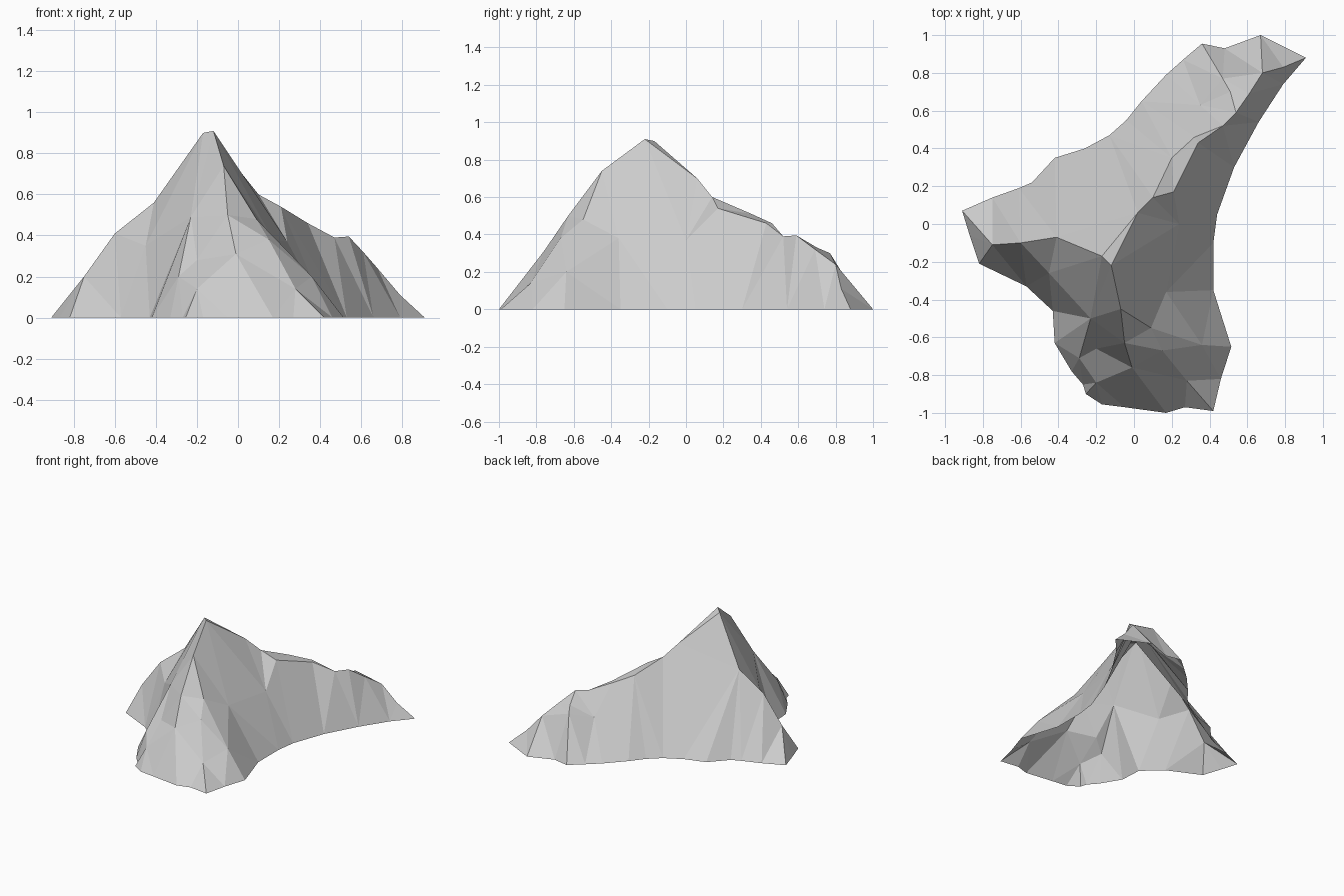
import bpy
import bmesh
from mathutils import Vector
from mathutils.geometry import delaunay_2d_cdt

cube = bpy.data.objects.get("Cube")
if cube:
    bpy.data.objects.remove(cube, do_unlink=True)

UNIT = 0.01  # coordinates below are in hundredths

# Foot of the mountain, walked clockwise, split into its sides
foot_north = [(-91, 7), (-75, 14), (-61, 19), (-54, 22), (-42, 35), (-26, 40),
              (-13, 47), (-4, 55), (4, 65), (17, 79), (26, 87), (36, 95.5)]
foot_tail = [(48, 93), (67, 100), (91, 88), (79, 74), (66, 54)]
foot_east = [(53, 30), (44, 5), (42, -10), (42, -35), (51.5, -65), (46, -82)]
foot_south = [(42, -99), (27, -97), (17, -100), (-5, -97), (-17, -95.5), (-25.5, -90)]
foot_west = [(-27, -85), (-33, -78), (-42, -63), (-43, -46), (-57, -33), (-82, -21), (-87, -6)]

# Crest lines, each running down from a high point
peak = (-12, -22, 91)
shoulder = (-17, -17, 90)
saddle = (10, 14, 60)
knob = (54, 59, 39.5)
tail_top = (68, 80, 24)
west_bend = (-41, -7, 56)
south_step = (-20, -66, 28)

spine = [shoulder, peak, (2, 6, 70), saddle, (21, 17, 54), (34, 43, 46),
         (47, 52, 39), knob, (61, 69, 32), tail_top, (79, 83, 11), (91, 88, 0)]
west_ridge = [shoulder, west_bend, (-60, -10, 41), (-75, -11, 20), (-91, 7, 0)]
west_rib = [west_bend, (-45, -26, 35), (-57, -33, 0)]
west_corner = [(-75, -11, 20), (-82, -21, 0)]
south_ridge = [peak, (-7, -45, 74), (-5, -63, 50), (-1, -76, 31), (-5, -97, 0)]
south_rib = [(-7, -45, 74), (9, -55, 48), (15, -67, 38), (28, -83, 14), (42, -99, 0)]
east_ridge = [peak, (17, -36, 38), (36, -64, 20), (51.5, -65, 0)]
east_hollow = [(2, 6, 70), (24, 0, 37), (42, -10, 0)]
gully_rib = [peak, (-23, -50, 49), south_step, (-29, -71, 20), (-42, -63, 0)]
toe_rib = [south_step, (-20, -84, 14), (-25.5, -90, 0)]
north_spur = [saddle, (20, 35, 51), (32, 46, 46), (35, 63, 25), (26, 87, 0)]
knob_spur = [knob, (51, 70, 33), (47, 77, 30), (36, 95.5, 0)]
tail_rib = [tail_top, (67, 100, 0)]

crests = [spine, west_ridge, west_rib, west_corner, south_ridge, south_rib, east_ridge,
          east_hollow, gully_rib, toe_rib, north_spur, knob_spur, tail_rib]

# Collect the shared points and the edges that must stay sharp
index_of, plan, heights, edges = {}, [], [], set()


def point(x, y, z=0):
    key = (x, y)
    if key not in index_of:
        index_of[key] = len(plan)
        plan.append(Vector(key) * UNIT)
        heights.append(z * UNIT)
    return index_of[key]


def link(ids):
    edges.update(tuple(sorted(pair)) for pair in zip(ids, ids[1:]))


foot = [point(*p) for p in foot_north + foot_tail + foot_east + foot_south + foot_west]
link(foot + foot[:1])
for crest in crests:
    link([point(*p) for p in crest])

# Triangulate inside the foot outline and lift every point to its height
flat, _, triangles, sources, _, _ = delaunay_2d_cdt(plan, list(edges), [], 1, 1e-5)

bm = bmesh.new()
verts = []
for co, source in zip(flat, sources):
    z = heights[source[0]] if source else 0.0
    verts.append(bm.verts.new((co.x, co.y, z)))
for tri in triangles:
    bm.faces.new([verts[i] for i in tri])
for face in bm.faces:
    face.normal_update()
    if face.normal.z < 0:
        face.normal_flip()
    face.smooth = False

mesh = bpy.data.meshes.new("mountain")
bm.to_mesh(mesh)
bm.free()
mountain = bpy.data.objects.new("mountain", mesh)
bpy.context.scene.collection.objects.link(mountain)

# Plain rock grey
rock = bpy.data.materials.new("rock_grey")
rock.use_nodes = True
grey = (0.6, 0.6, 0.6, 1)
rock.diffuse_color = grey
rock.node_tree.nodes["Principled BSDF"].inputs["Base Color"].default_value = grey
mesh.materials.append(rock)
